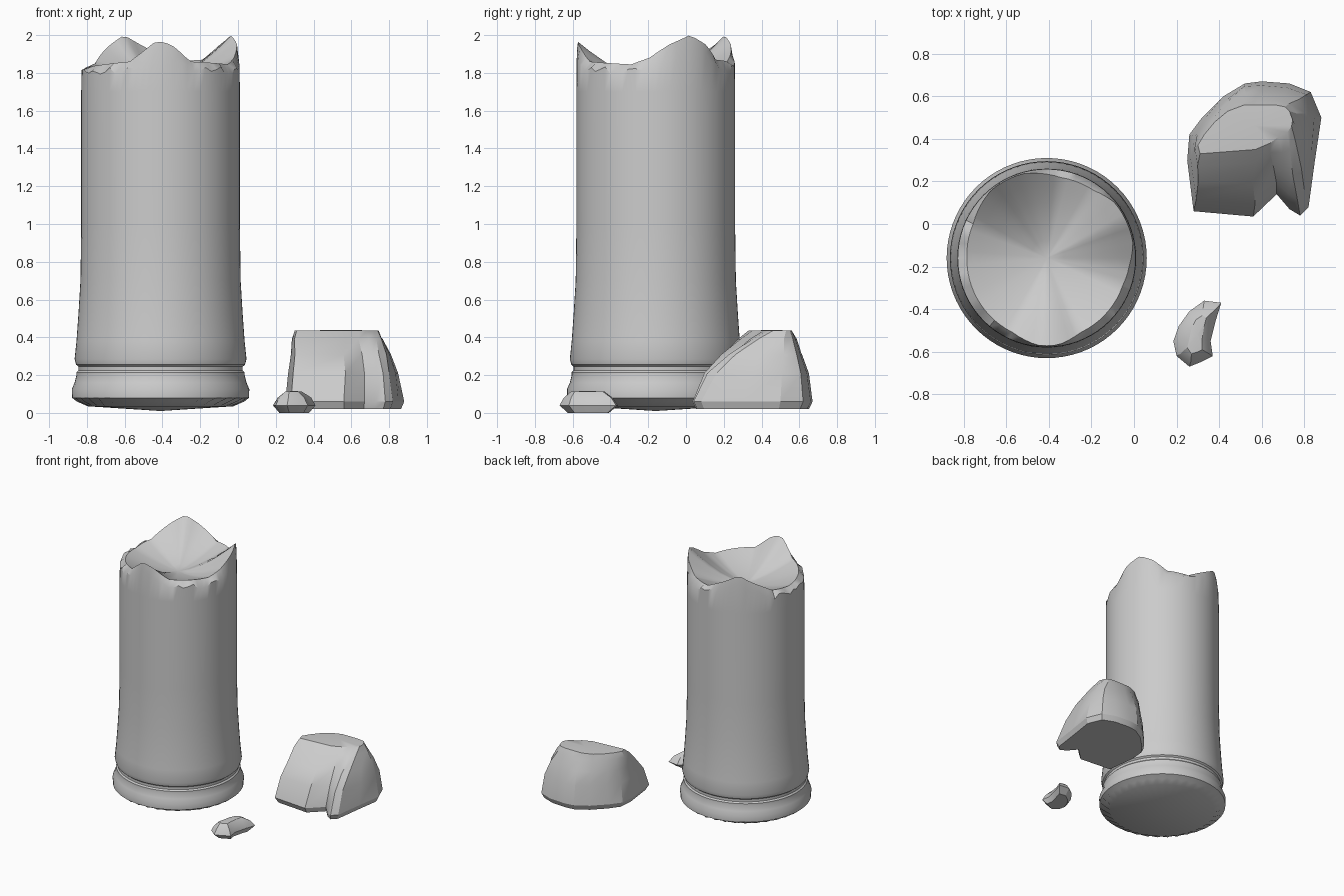
import bpy, bmesh, math, random
from mathutils import Vector

random.seed(4)
old = bpy.data.objects.get("Cube")
if old:
    bpy.data.objects.remove(old)

stone = bpy.data.materials.new("grey stone")
stone.use_nodes = True
stone.diffuse_color = (0.6, 0.6, 0.6, 1)
stone.node_tree.nodes["Principled BSDF"].inputs["Base Color"].default_value = (0.6, 0.6, 0.6, 1)


def build(name, rings, bottom, top, angle):
    """Skin a stack of closed rings and close both ends with a fan."""
    bm = bmesh.new()
    loops = [[bm.verts.new(p) for p in ring] for ring in rings]
    n = len(loops[0])
    low, high = bm.verts.new(bottom), bm.verts.new(top)
    for i in range(n):
        j = (i + 1) % n
        for a, b in zip(loops, loops[1:]):
            bm.faces.new((a[i], a[j], b[j], b[i]))
        bm.faces.new((low, loops[0][j], loops[0][i]))
        bm.faces.new((high, loops[-1][i], loops[-1][j]))
    bmesh.ops.recalc_face_normals(bm, faces=bm.faces)
    mesh = bpy.data.meshes.new(name)
    bm.to_mesh(mesh)
    bm.free()
    obj = bpy.data.objects.new(name, mesh)
    bpy.context.collection.objects.link(obj)
    mesh.materials.append(stone)
    bpy.ops.object.select_all(action='DESELECT')
    obj.select_set(True)
    bpy.context.view_layer.objects.active = obj
    bpy.ops.object.shade_smooth_by_angle(angle=math.radians(angle))
    return obj


# Broken column: turned shaft, fluted underside, jagged rim and hollow top
SIDES = 72
CX, CY = -0.41, -0.16
PROFILE = [(0.468, 0.08), (0.47, 0.125), (0.455, 0.16), (0.445, 0.20), (0.445, 0.215),
           (0.435, 0.225), (0.435, 0.245), (0.447, 0.255), (0.455, 0.285), (0.445, 0.38),
           (0.435, 0.52), (0.424, 0.70), (0.42, 1.0), (0.42, 1.7)]
RIM = [(-93, 1.97), (-82, 1.95), (-66, 1.86), (-35, 1.85), (-20, 1.845), (-5, 1.88),
       (10, 1.95), (26, 2.0), (40, 1.95), (55, 1.87), (80, 1.86), (100, 1.93),
       (118, 2.0), (135, 1.93), (155, 1.85), (180, 1.83), (210, 1.84), (245, 1.86),
       (256, 1.91), (267, 1.97)]


def rim_height(deg):
    deg = (deg + 93) % 360 - 93
    for (a, za), (b, zb) in zip(RIM, RIM[1:]):
        if a <= deg <= b:
            return za + (zb - za) * (deg - a) / (b - a)
    return RIM[0][1]


def polar(i, r, z):
    t = math.tau * i / SIDES
    return (CX + r * math.cos(t), CY + r * math.sin(t), z)


heights = [rim_height(360 * i / SIDES) for i in range(SIDES)]
radii = [min(0.412, 0.375 + 0.3 * (h - 1.83)) for h in heights]
chips = [1.795 + 0.75 * (h - 1.83) + random.uniform(-0.02, 0.025) for h in heights]

rings = [[polar(i, 0.385, 0.035) for i in range(SIDES)],
         [polar(i, 0.445 if i % 2 else 0.415, 0.06) for i in range(SIDES)]]
rings += [[polar(i, r, z) for i in range(SIDES)] for r, z in PROFILE]
rings.append([polar(i, 0.418, chips[i]) for i in range(SIDES)])
rings.append([polar(i, radii[i], heights[i]) for i in range(SIDES)])
FLOOR = 1.75
for s in (0.85, 0.65, 0.45, 0.2):
    rings.append([polar(i, radii[i] * s, FLOOR + (heights[i] - FLOOR) * s ** 1.6)
                  for i in range(SIDES)])
build("broken_column", rings, (CX, CY, 0.01), (CX, CY, FLOOR), 35)


# Fallen pieces: a footprint that draws in towards a smaller crown
def rubble(name, base, crown, layers, rough):
    middle = sum((Vector(p) for p in base), Vector((0, 0))) / len(base)
    peak = sum((Vector(p) for p in crown), Vector((0, 0))) / len(crown)
    stack = []
    for z, f in layers:
        ring = []
        for b, c in zip(base, crown):
            # a negative factor tucks the underside inwards
            goal = Vector(c) if f >= 0 else middle
            p = Vector(b).lerp(goal, abs(f))
            wobble = rough if 0 < f < 1 else 0
            ring.append((p.x + random.uniform(-wobble, wobble),
                         p.y + random.uniform(-wobble, wobble), z))
        stack.append(ring)
    return build(name, stack, (middle.x, middle.y, layers[0][0]),
                 (peak.x, peak.y, layers[-1][0] + 0.005), 28)


rubble("large_fragment",
       [(0.28, 0.06), (0.56, 0.035), (0.67, 0.14), (0.73, 0.07), (0.78, 0.04), (0.82, 0.08),
        (0.85, 0.3), (0.88, 0.5), (0.83, 0.62), (0.73, 0.66), (0.6, 0.67), (0.52, 0.66),
        (0.42, 0.6), (0.32, 0.5), (0.26, 0.42), (0.25, 0.3)],
       [(0.31, 0.33), (0.57, 0.35), (0.64, 0.38), (0.68, 0.41), (0.72, 0.43), (0.74, 0.46),
        (0.745, 0.49), (0.73, 0.53), (0.71, 0.55), (0.66, 0.56), (0.58, 0.56), (0.52, 0.56),
        (0.44, 0.53), (0.38, 0.48), (0.33, 0.42), (0.3, 0.37)],
       [(0.02, -0.06), (0.06, 0), (0.21, 0.2), (0.31, 0.5), (0.39, 0.8), (0.435, 1)], 0.007)

rubble("small_fragment",
       [(0.26, -0.67), (0.31, -0.65), (0.37, -0.62), (0.36, -0.55), (0.385, -0.45),
        (0.41, -0.37), (0.33, -0.36), (0.26, -0.41), (0.21, -0.48), (0.185, -0.55), (0.2, -0.62)],
       [(0.27, -0.61), (0.3, -0.6), (0.32, -0.59), (0.32, -0.54), (0.33, -0.48),
        (0.34, -0.44), (0.32, -0.43), (0.29, -0.45), (0.27, -0.49), (0.26, -0.54), (0.25, -0.58)],
       [(0.0, -0.3), (0.04, 0), (0.08, 0.35), (0.112, 1)], 0.004)
